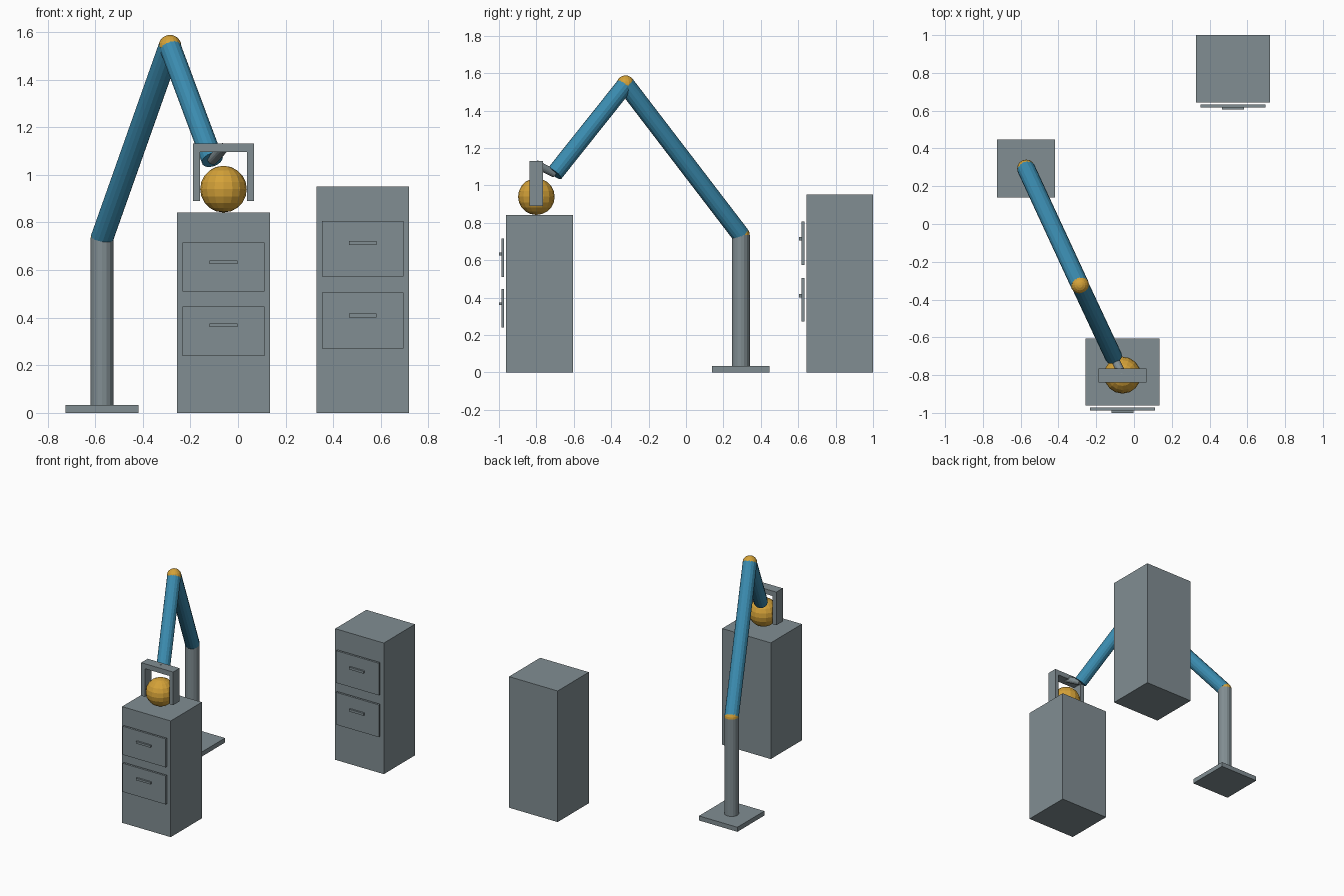
import bpy
from mathutils import Vector

if "Cube" in bpy.data.objects:
    bpy.data.objects.remove(bpy.data.objects["Cube"])


def material(name, rgb):
    m = bpy.data.materials.new(name)
    m.diffuse_color = (*rgb, 1.0)
    m.use_nodes = True
    m.node_tree.nodes["Principled BSDF"].inputs["Base Color"].default_value = m.diffuse_color
    return m


GREY = material("steel grey", (0.22, 0.27, 0.29))
BLUE = material("arm blue", (0.043, 0.26, 0.43))
GOLD = material("joint gold", (0.66, 0.36, 0.04))


def finish(name, mat):
    ob = bpy.context.object
    ob.name = name
    ob.data.materials.append(mat)
    return ob


def box(name, x, y, z, mat=GREY):
    """Box from (min, max) ranges on each axis."""
    bpy.ops.mesh.primitive_cube_add(size=1, location=[(a + b) / 2 for a, b in (x, y, z)])
    bpy.context.object.scale = [b - a for a, b in (x, y, z)]
    bpy.ops.object.transform_apply(location=False, rotation=False, scale=True)
    return finish(name, mat)


def rod(name, start, end, radius, mat):
    """Faceted cylinder between two points."""
    a, b = Vector(start), Vector(end)
    d = b - a
    bpy.ops.mesh.primitive_cylinder_add(
        vertices=16, radius=radius, depth=d.length, location=(a + b) / 2,
        rotation=d.to_track_quat('Z', 'Y').to_euler())
    return finish(name, mat)


def ball(name, centre, radius):
    bpy.ops.mesh.primitive_uv_sphere_add(segments=16, ring_count=10, radius=radius, location=centre)
    return finish(name, GOLD)


def cabinet(name, cx, front, height, drawers, handles):
    """Cabinet body with floating drawer fronts and handles facing -y."""
    box(name, (cx - 0.195, cx + 0.195), (front, front + 0.357), (0, height))
    for i, (dz, hz) in enumerate(zip(drawers, handles), 1):
        box(f"{name}_drawer_{i}", (cx - 0.172, cx + 0.172), (front - 0.025, front - 0.01), dz)
        box(f"{name}_handle_{i}", (cx - 0.058, cx + 0.058), (front - 0.038, front - 0.025), hz)


# Cabinets
cabinet("front_cabinet", -0.061, -0.962, 0.842,
        [(0.509, 0.715), (0.24, 0.447)], [(0.626, 0.641), (0.36, 0.375)])
cabinet("rear_cabinet", 0.524, 0.643, 0.95,
        [(0.574, 0.807), (0.271, 0.505)], [(0.706, 0.723), (0.401, 0.418)])

# Robot base, column and arm
shoulder = (-0.571, 0.293, 0.735)
elbow = (-0.286, -0.323, 1.54)
wrist = (-0.108, -0.703, 1.063)
palm = (-0.061, -0.80, 1.113)
box("base_plate", (-0.725, -0.417), (0.139, 0.447), (0, 0.033))
rod("column", (*shoulder[:2], 0.03), shoulder, 0.048, GREY)
ball("shoulder_joint", shoulder, 0.048)
rod("upper_arm", shoulder, elbow, 0.048, BLUE)
ball("elbow_joint", elbow, 0.048)
rod("forearm", elbow, wrist, 0.046, BLUE)
rod("wrist_rod", wrist, palm, 0.022, GREY)

# Gripper: crossbar with two fingers
gy = (-0.838, -0.764)
box("gripper_palm", (-0.189, 0.067), gy, (1.095, 1.131))
for side, s in (("left", -1), ("right", 1)):
    xs = sorted((-0.061 + s * 0.098, -0.061 + s * 0.128))
    box(f"gripper_finger_{side}", xs, gy, (0.891, 1.1))

# Held ball resting on the front cabinet
ball("held_ball", (-0.061, -0.80, 0.94), 0.098)
